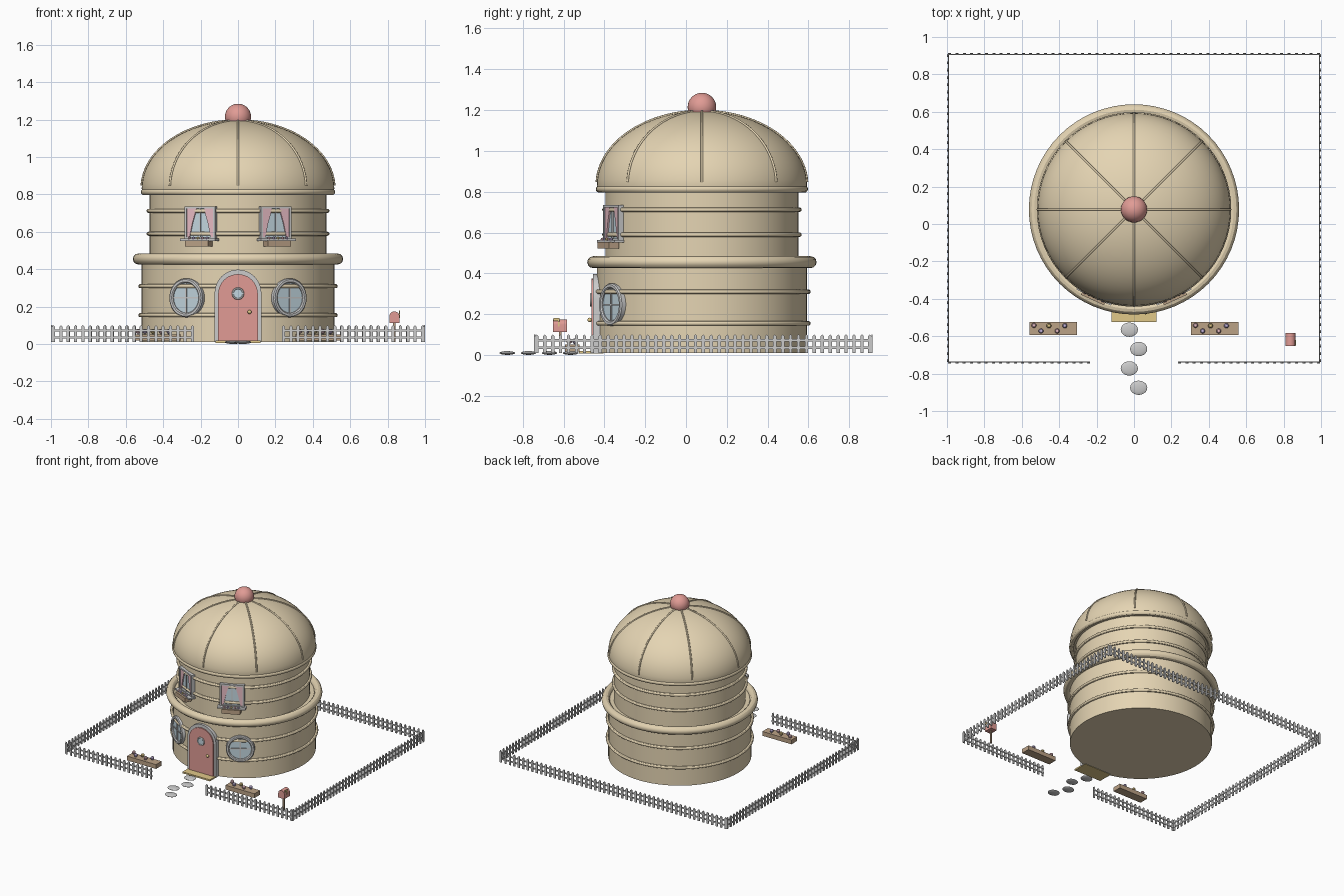
import bpy, bmesh
from math import sin, cos, pi, radians, asin
from mathutils import Matrix, Vector

if "Cube" in bpy.data.objects:
    bpy.data.objects.remove(bpy.data.objects["Cube"])

CY = 0.078  # house axis in y


def mat(name, rgb):
    m = bpy.data.materials.new(name)
    m.diffuse_color = (*rgb, 1)
    m.use_nodes = True
    m.node_tree.nodes["Principled BSDF"].inputs["Base Color"].default_value = m.diffuse_color
    return m


TAN, RED = mat("tan", (0.78, 0.66, 0.45)), mat("red", (0.75, 0.33, 0.3))
GLASS, BROWN = mat("glass", (0.55, 0.68, 0.75)), mat("brown", (0.5, 0.36, 0.24))
WHITE, GOLD = mat("white", (0.85, 0.85, 0.85)), mat("gold", (0.75, 0.58, 0.25))
PINK, LILAC = mat("pink", (0.8, 0.5, 0.55)), mat("lilac", (0.55, 0.45, 0.7))
ID = Matrix.Identity(4)


def finish(bm, name, material=None, M=ID, smooth=True):
    bmesh.ops.recalc_face_normals(bm, faces=bm.faces)
    me = bpy.data.meshes.new(name)
    bm.to_mesh(me)
    bm.free()
    o = bpy.data.objects.new(name, me)
    bpy.context.collection.objects.link(o)
    o.matrix_world = M
    if material:
        me.materials.append(material)
    if smooth:
        bpy.ops.object.select_all(action='DESELECT')
        bpy.context.view_layer.objects.active = o
        o.select_set(True)
        bpy.ops.object.shade_smooth_by_angle()
    return o


def add_box(bm, c, s):
    bmesh.ops.create_cube(bm, size=1, matrix=Matrix.Translation(c) @ Matrix.Diagonal((*s, 1)))


def box(name, c, s, material=None, M=ID):
    bm = bmesh.new()
    add_box(bm, c, s)
    return finish(bm, name, material, M, False)


def ball(name, c, r, material=None, M=ID, scale=(1, 1, 1), seg=16):
    bm = bmesh.new()
    bmesh.ops.create_uvsphere(bm, u_segments=seg, v_segments=seg // 2, radius=r,
                              matrix=Matrix.Translation(c) @ Matrix.Diagonal((*scale, 1)))
    return finish(bm, name, material, M)


def lathe(name, profile, material, M, n=64):
    bm = bmesh.new()
    vs = [bm.verts.new((r, 0, z)) for r, z in profile]
    es = [bm.edges.new(p) for p in zip(vs, vs[1:])]
    bmesh.ops.spin(bm, geom=vs + es, axis=(0, 0, 1), cent=(0, 0, 0), angle=2 * pi, steps=n, use_merge=True)
    bmesh.ops.remove_doubles(bm, verts=bm.verts, dist=1e-5)
    return finish(bm, name, material, M)


def ring(name, R, r, z, material, M, n=64):
    prof = [(R + r * cos(2 * pi * i / 12), z + r * sin(2 * pi * i / 12)) for i in range(13)]
    return lathe(name, prof, material, M, n)


def slab(name, pts, y0, y1, material=None, M=ID):
    # outline in the x-z plane, extruded from y0 to y1
    bm = bmesh.new()
    f = bm.faces.new([bm.verts.new((x, y0, z)) for x, z in pts])
    g = bmesh.ops.extrude_face_region(bm, geom=[f])['geom']
    bmesh.ops.translate(bm, vec=(0, y1 - y0, 0), verts=[v for v in g if isinstance(v, bmesh.types.BMVert)])
    return finish(bm, name, material, M)


def tube(name, pts, r, material=None, M=ID):
    cu = bpy.data.curves.new(name, 'CURVE')
    cu.dimensions, cu.bevel_depth, cu.bevel_resolution, cu.use_fill_caps = '3D', r, 2, True
    s = cu.splines.new('POLY')
    s.points.add(len(pts) - 1)
    for p, q in zip(s.points, pts):
        p.co = (*q, 1)
    o = bpy.data.objects.new(name, cu)
    bpy.context.collection.objects.link(o)
    o.matrix_world = M
    if material:
        cu.materials.append(material)
    return o


def arch(w, z0, zs, n=20):
    return [(-w, z0), (w, z0)] + [(w * cos(pi * i / n), zs + w * sin(pi * i / n)) for i in range(n + 1)]


AX = Matrix.Translation((0, CY, 0))


def on_wall(a, r, z):
    return AX @ Matrix.Rotation(a, 4, 'Z') @ Matrix.Translation((0, -r, z))


# walls and hoops
lathe("ground_floor", [(0, 0.01), (0.515, 0.01), (0.515, 0.455), (0, 0.455)], TAN, AX)
lathe("upper_floor", [(0, 0.45), (0.473, 0.45), (0.473, 0.81), (0, 0.81)], TAN, AX)
ring("balcony_hoop", 0.533, 0.029, 0.455, TAN, AX)
for z in (0.155, 0.31):
    ring("lower_hoop", 0.522, 0.011, z, TAN, AX)
for z in (0.59, 0.712):
    ring("upper_hoop", 0.478, 0.011, z, TAN, AX)

# domed roof with rim, ribs and knob
N = 20
dome = [(0.515 * cos(pi / 2 * i / N), 0.83 + 0.365 * sin(pi / 2 * i / N)) for i in range(N)]
lathe("dome_roof", [(0, 0.805), (0.51, 0.805)] + dome + [(0, 1.195)], TAN, AX)
ring("roof_rim", 0.503, 0.017, 0.813, TAN, AX)
for k in range(8):
    pts = [(0.516 * cos(t), 0, 0.83 + 0.366 * sin(t)) for t in (0.05 + 1.5 * i / 24 for i in range(25))]
    tube("roof_rib", pts, 0.006, TAN, AX @ Matrix.Rotation(k * pi / 4, 4, 'Z'))
ball("roof_knob", (0, CY, 1.215), 0.07, RED, seg=32)

# front door
slab("door_frame", arch(0.125, 0.01, 0.273), -0.455, -0.40)
slab("door", arch(0.106, 0.01, 0.268), -0.464, -0.41, RED)
FRONT = Matrix.Translation((0, -0.464, 0.27)) @ Matrix.Rotation(pi / 2, 4, 'X')
lathe("door_window", [(0, 0.004), (0.027, 0.004), (0.027, -0.01)], GLASS, FRONT, 24)
ring("door_window_frame", 0.028, 0.005, 0.002, WHITE, FRONT, 24)
ball("door_handle", (0.062, -0.472, 0.172), 0.011, GOLD)
box("doorstep", (0, -0.465, 0.013), (0.24, 0.12, 0.012), GOLD)

for s in (-1, 1):
    # round ground floor windows
    M = on_wall(s * asin(0.275 / 0.52), 0.515, 0.247)
    R = M @ Matrix.Rotation(pi / 2, 4, 'X')
    lathe("round_glass", [(0, 0.006), (0.088, 0.006), (0.088, -0.02)], GLASS, R, 40)
    lathe("round_frame", [(0.08, -0.02), (0.08, 0.012), (0.086, 0.018), (0.098, 0.018),
                          (0.104, 0.012), (0.104, -0.02)], WHITE, R, 40)
    box("round_bar", (0, -0.007, 0), (0.008, 0.01, 0.17), WHITE, M)
    box("round_bar", (0, -0.007, 0), (0.17, 0.01, 0.008), WHITE, M)

    # square upper windows with curtains
    M = on_wall(s * asin(0.2 / 0.48), 0.473, 0.648)
    box("window_glass", (0, 0, 0), (0.16, 0.012, 0.16), GLASS, M)
    for t in (-1, 1):
        box("window_side", (t * 0.084, -0.002, 0), (0.012, 0.034, 0.176), WHITE, M)
        box("window_rail", (0, -0.002, t * 0.082), (0.18, 0.034, 0.012), WHITE, M)
        slab("curtain", [(t * 0.078, 0.076), (t * 0.022, 0.076), (t * 0.045, 0.0),
                         (t * 0.062, -0.076), (t * 0.078, -0.076)], -0.014, -0.004, PINK, M)
    box("window_bar", (0, -0.008, 0), (0.006, 0.008, 0.16), WHITE, M)
    # window box and flowers
    box("window_sill", (0, -0.02, -0.09), (0.205, 0.05, 0.012), WHITE, M)
    box("window_box", (0, -0.032, -0.11), (0.135, 0.055, 0.034), BROWN, M)
    for i in range(5):
        ball("box_flower", (-0.052 + 0.026 * i, -0.04, -0.082), 0.009, (PINK, LILAC, GOLD)[i % 3], M, seg=8)

    # garden planters
    P = Matrix.Translation((s * 0.432, -0.558, 0))
    box("planter", (0, 0, 0.035), (0.255, 0.07, 0.034), BROWN, P)
    for i, (x, y) in enumerate([(-0.103, 0.016), (-0.065, -0.014), (-0.023, 0.014), (0.021, -0.014), (0.062, 0.014)]):
        tube("planter_stem", [(x, y, 0.045), (x, y, 0.066)], 0.003, None, P)
        ball("planter_flower", (x, y, 0.068), 0.014, (PINK, LILAC, GOLD)[i % 3], P, seg=10)

# stepping stones
for i in range(4):
    ball("stepping_stone", (0.025 * (-1) ** (i + 1), -0.565 - 0.1035 * i, 0.01), 0.046, None,
         ID, (1, 0.83, 0.2), 20)

# mailbox
box("mailbox_post", (0.835, -0.617, 0.065), (0.012, 0.012, 0.11), BROWN)
slab("mailbox", arch(0.027, 0.112, 0.148, 12), -0.651, -0.583, RED, Matrix.Translation((0.836, 0, 0)))
box("mailbox_flag", (0.864, -0.635, 0.173), (0.005, 0.03, 0.015), GOLD)
box("flag_arm", (0.864, -0.623, 0.155), (0.005, 0.006, 0.03), GOLD)


def fence(name, a, b):
    # pointed pickets on two rails from a to b
    a, b = Vector((*a, 0)), Vector((*b, 0))
    d = b - a
    L = d.length
    bm = bmesh.new()
    for z in (0.036, 0.072):
        add_box(bm, (L / 2, 0.003, z), (L, 0.005, 0.011))
    n = round(L / 0.0395)
    for i in range(n + 1):
        x = 0.009 + (L - 0.018) * i / n
        out = [(x - .008, .01), (x + .008, .01), (x + .008, .093), (x, .101), (x - .008, .093)]
        f0 = [bm.verts.new((p, -0.005, z)) for p, z in out]
        f1 = [bm.verts.new((p, 0.002, z)) for p, z in out]
        bm.faces.new(f0)
        bm.faces.new(f1[::-1])
        for j in range(5):
            k = (j + 1) % 5
            bm.faces.new((f0[k], f0[j], f1[j], f1[k]))
    M = Matrix.Translation(a) @ d.to_track_quat('X', 'Z').to_matrix().to_4x4()
    finish(bm, name, None, M, False)


X, Y0, Y1 = 0.995, -0.74, 0.91
fence("front_fence_left", (-X, Y0), (-0.235, Y0))
fence("front_fence_right", (0.235, Y0), (X, Y0))
fence("right_fence", (X, Y0), (X, Y1))
fence("back_fence", (X, Y1), (-X, Y1))
fence("left_fence", (-X, Y1), (-X, Y0))
